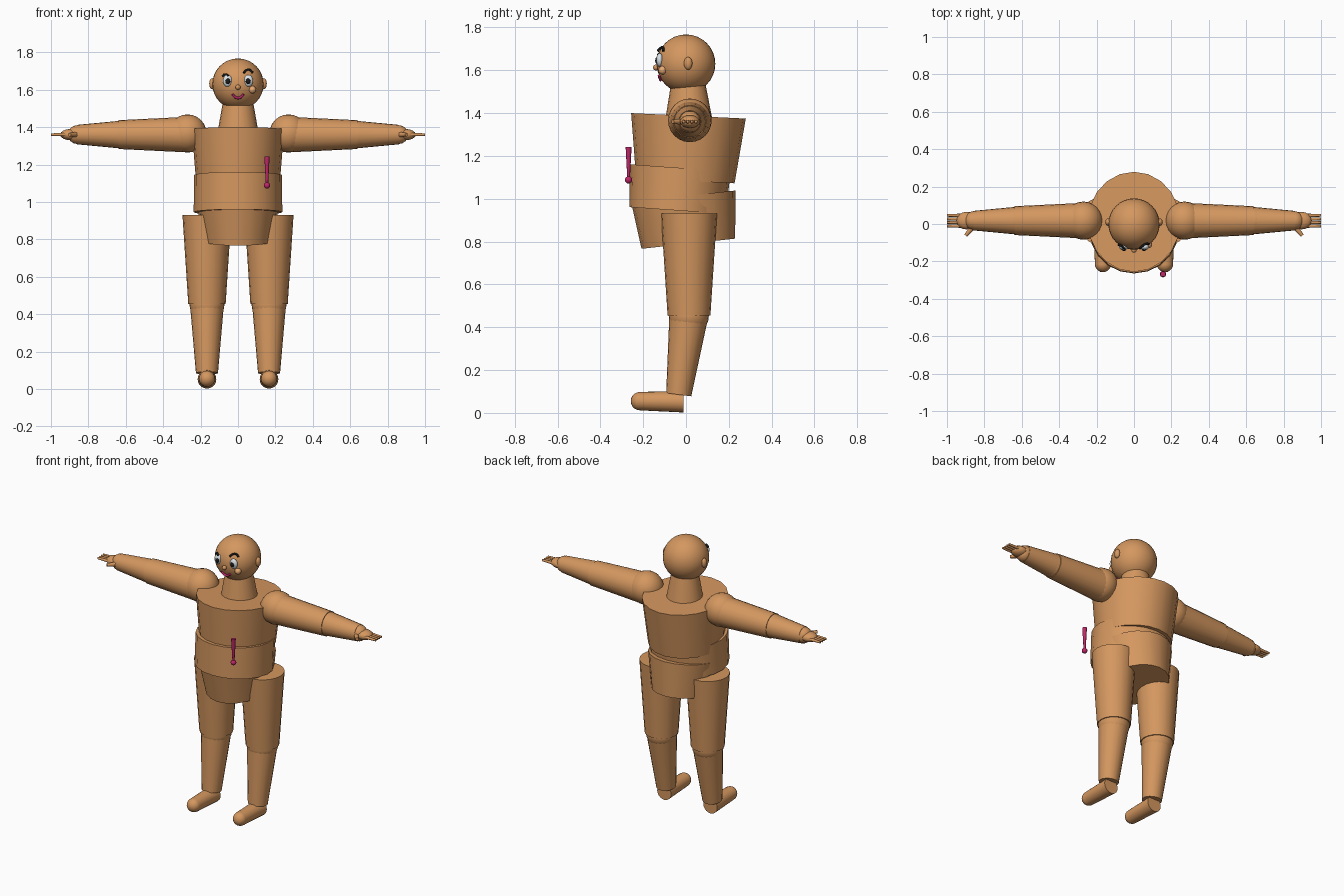
import bpy, bmesh, math
from mathutils import Vector, Matrix

if "Cube" in bpy.data.objects:
    bpy.data.objects.remove(bpy.data.objects["Cube"], do_unlink=True)


def material(name, rgb):
    m = bpy.data.materials.new(name)
    m.use_nodes = True
    m.diffuse_color = (*rgb, 1)
    m.node_tree.nodes["Principled BSDF"].inputs["Base Color"].default_value = (*rgb, 1)
    return m


SKIN = material("warm tan skin", (0.66, 0.31, 0.115))
MAGENTA = material("magenta", (0.52, 0.02, 0.14))
WHITE = material("eye white", (0.78, 0.84, 0.87))
BLACK = material("black", (0.01, 0.01, 0.01))
BLUSH = material("light tan", (0.8, 0.4, 0.17))


def finish(bm, name, mat):
    bmesh.ops.recalc_face_normals(bm, faces=bm.faces)
    me = bpy.data.meshes.new(name)
    bm.to_mesh(me)
    bm.free()
    me.materials.append(mat)
    ob = bpy.data.objects.new(name, me)
    bpy.context.collection.objects.link(ob)
    bpy.ops.object.select_all(action='DESELECT')
    ob.select_set(True)
    bpy.context.view_layer.objects.active = ob
    bpy.ops.object.shade_smooth_by_angle(angle=0.7)
    return ob


def cone(name, p0, p1, r0, r1, mat=SKIN, sides=20):
    """Capped frustum from p0 to p1; a radius may be a pair (across, deep)."""
    p0, p1 = Vector(p0), Vector(p1)
    axis = p1 - p0
    rot = Vector((0, 0, 1)).rotation_difference(axis).to_matrix()
    bm = bmesh.new()
    bmesh.ops.create_cone(bm, cap_ends=True, segments=sides, radius1=1, radius2=1, depth=1)
    for v in bm.verts:
        r, base = (r0, p0) if v.co.z < 0 else (r1, p1)
        rx, ry = r if isinstance(r, tuple) else (r, r)
        v.co = base + rot @ Vector((v.co.x * rx, v.co.y * ry, 0))
    return finish(bm, name, mat)


def ball(name, loc, size, mat=SKIN, seg=24):
    s = size if isinstance(size, tuple) else (size,) * 3
    bm = bmesh.new()
    bmesh.ops.create_uvsphere(bm, u_segments=seg, v_segments=seg // 2, radius=1,
                              matrix=Matrix.Translation(loc) @ Matrix.Diagonal((*s, 1)))
    return finish(bm, name, mat)


def tube(name, pts, r, mat):
    cu = bpy.data.curves.new(name, 'CURVE')
    cu.dimensions = '3D'
    cu.bevel_depth = r
    cu.bevel_resolution = 2
    cu.use_fill_caps = True
    sp = cu.splines.new('POLY')
    sp.points.add(len(pts) - 1)
    for p, co in zip(sp.points, pts):
        p.co = (*co, 1)
    cu.materials.append(mat)
    ob = bpy.data.objects.new(name, cu)
    bpy.context.collection.objects.link(ob)


HEAD_Z, HEAD_R = 1.63, 0.137


def on_head(x, z, out=0.0):
    """Point on the face at x, z, pushed forward by out."""
    y = math.sqrt(HEAD_R ** 2 - x * x - (z - HEAD_Z) ** 2)
    return (x, -y - out, z)


def arc(cx, cz, w, h, out, n=9):
    """Arched row of points on the face; a negative h makes a smile."""
    ts = [2 * i / (n - 1) - 1 for i in range(n)]
    return [on_head(cx + t * w, cz + h * (1 - t * t), out) for t in ts]


# Torso
cone("chest", (0, -0.003, 1.083), (0, 0.0115, 1.387), (0.222, 0.23), (0.247, 0.268))
cone("abdomen", (0, -0.04, 0.945), (0, -0.026, 1.144), (0.237, 0.225), (0.235, 0.236))
cone("pelvis", (0, 0.011, 0.79), (0, -0.013, 1.012), (0.187, 0.22), (0.225, 0.245))

# Head and neck
cone("neck", (0, 0.013, 1.37), (0, 0.01, 1.55), 0.11, 0.078)
ball("head", (0, 0, HEAD_Z), HEAD_R, seg=32)
ball("nose", on_head(0, 1.613, 0.004), 0.014, seg=16)
ball("cheek", on_head(0.077, 1.6), 0.02, BLUSH, 16)
tube("mouth", arc(0, 1.575, 0.03, -0.02, 0.004), 0.007, MAGENTA)
tube("left_brow", arc(0.055, 1.69, 0.024, 0.018, 0.012), 0.006, BLACK)
tube("right_brow", arc(-0.067, 1.672, 0.016, 0.01, 0.01), 0.006, BLACK)

for side, s in (("left", 1), ("right", -1)):
    # Face sides
    ball(side + "_ear", (s * 0.138, 0.01, 1.632), (0.016, 0.02, 0.03), seg=16)
    ball(side + "_eye", (s * 0.056, -0.123, 1.648), (0.025, 0.016, 0.032), WHITE, 16)
    ball(side + "_pupil", (s * 0.054, -0.136, 1.645), (0.013, 0.008, 0.015), BLACK, 16)

    # Arm
    def a(x, y=0.018, z=1.36):
        return (s * x, y, z)
    ball(side + "_shoulder", a(0.27, z=1.366), 0.102)
    cone(side + "_upper_arm", a(0.27), a(0.64), 0.095, 0.077)
    ball(side + "_elbow", a(0.64), 0.073)
    cone(side + "_forearm", a(0.64), a(0.86), 0.073, 0.052)
    ball(side + "_wrist", a(0.86), 0.05, seg=16)
    ball(side + "_hand", a(0.895), (0.056, 0.047, 0.03), seg=16)
    for i in range(4):
        y = 0.046 - 0.019 * i
        cone(f"{side}_finger_{i + 1}", a(0.91, y), a(1.0, y), 0.01, 0.007, sides=10)
    cone(side + "_thumb", a(0.865, -0.02), a(0.9, -0.062), 0.014, 0.01, sides=10)

    # Leg
    x = s * 0.166
    cone(side + "_thigh", (x, 0.014, 0.455), (x, 0.014, 0.93), 0.1, 0.131)
    ball(side + "_knee", (x, 0.013, 0.455), 0.094)
    cone(side + "_shin", (x, -0.034, 0.085), (x, 0.013, 0.455), 0.059, 0.091)
    cone(side + "_foot", (x, -0.012, 0.052), (x, -0.215, 0.055), 0.05, 0.043)
    ball(side + "_toe", (x, -0.215, 0.055), 0.043, seg=20)

# Pin floating before the chest
cone("pin_shaft", (0.155, -0.268, 1.09), (0.155, -0.268, 1.242), 0.006, 0.014, MAGENTA, 12)
ball("pin_ball", (0.155, -0.268, 1.088), 0.017, MAGENTA, 16)
